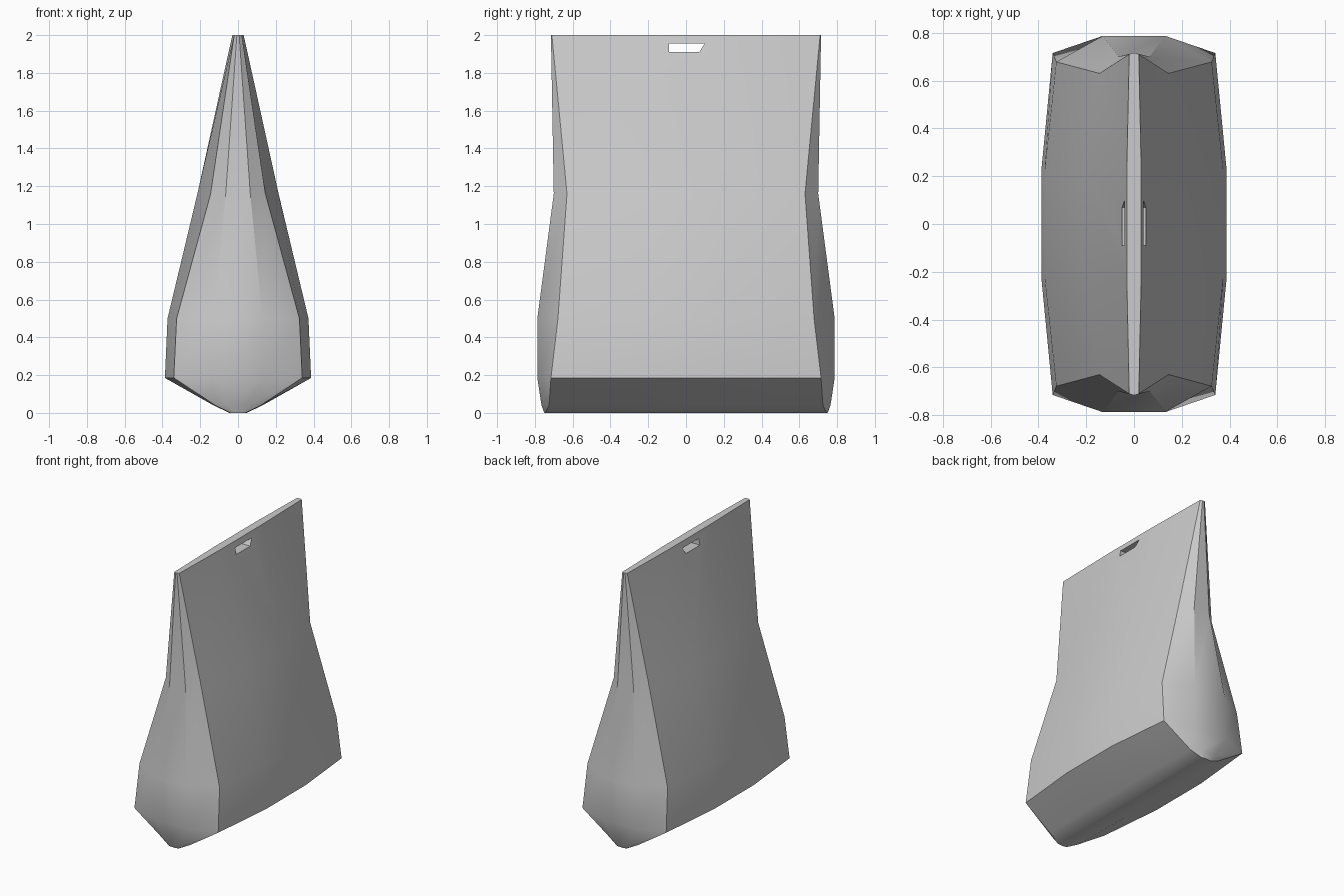
import bpy
import bmesh
import math

cube = bpy.data.objects.get("Cube")
if cube:
    bpy.data.objects.remove(cube)

# One plain paper colour
paper = bpy.data.materials.new("paper grey")
paper.use_nodes = True
colour = (0.6, 0.6, 0.6, 1)
paper.diffuse_color = colour
paper.node_tree.nodes["Principled BSDF"].inputs["Base Color"].default_value = colour


def activate(obj):
    bpy.ops.object.select_all(action='DESELECT')
    obj.select_set(True)
    bpy.context.view_layer.objects.active = obj


def loft(name, rings):
    """Closed solid through a stack of rings with equal point counts."""
    bm = bmesh.new()
    loops = [[bm.verts.new(p) for p in ring] for ring in rings]
    for low, high in zip(loops, loops[1:]):
        for i in range(len(low)):
            j = (i + 1) % len(low)
            bm.faces.new((low[i], low[j], high[j], high[i]))
    bm.faces.new(loops[0][::-1])
    bm.faces.new(loops[-1])
    bmesh.ops.recalc_face_normals(bm, faces=bm.faces)
    mesh = bpy.data.meshes.new(name)
    bm.to_mesh(mesh)
    bm.free()
    mesh.materials.append(paper)
    obj = bpy.data.objects.new(name, mesh)
    bpy.context.collection.objects.link(obj)
    return obj


def bag_ring(z, belly, corner_x, corner_y, end_x, end_y):
    """Twelve-point outline, mirrored in x and y from one quarter."""
    quarter = [(belly, 0.23), (corner_x, corner_y), (end_x, end_y)]
    half = [(x, -y) for x, y in reversed(quarter)] + quarter
    return [(x, y, z) for x, y in half] + [(-x, y, z) for x, y in reversed(half)]


# Bag body: height, belly, corner x and y, gusset x and y
profile = [
    (0.00, 0.045, 0.04, 0.745, 0.015, 0.75),
    (0.04, 0.13, 0.12, 0.725, 0.06, 0.765),
    (0.185, 0.387, 0.34, 0.715, 0.13, 0.787),
    (0.50, 0.373, 0.325, 0.678, 0.13, 0.787),
    (1.16, 0.215, 0.145, 0.63, 0.065, 0.70),
    (2.00, 0.03, 0.02, 0.71, 0.006, 0.715),
]
bag = loft("bag_body", [bag_ring(*row) for row in profile])

# Hanging slot cut through the top
slot = [(-0.09, 1.91), (0.07, 1.91), (0.10, 1.956), (-0.09, 1.956)]
cutter = loft("slot_cutter", [[(x, y, z) for y, z in slot] for x in (-0.2, 0.2)])
cutter.hide_render = True
cut = bag.modifiers.new("slot", 'BOOLEAN')
cut.operation = 'DIFFERENCE'
cut.solver = 'EXACT'
cut.object = cutter
activate(bag)
bpy.ops.object.modifier_apply(modifier=cut.name)
bpy.data.objects.remove(cutter)

# Soft panels with crisp folds
bpy.ops.object.shade_smooth_by_angle(angle=math.radians(32))
